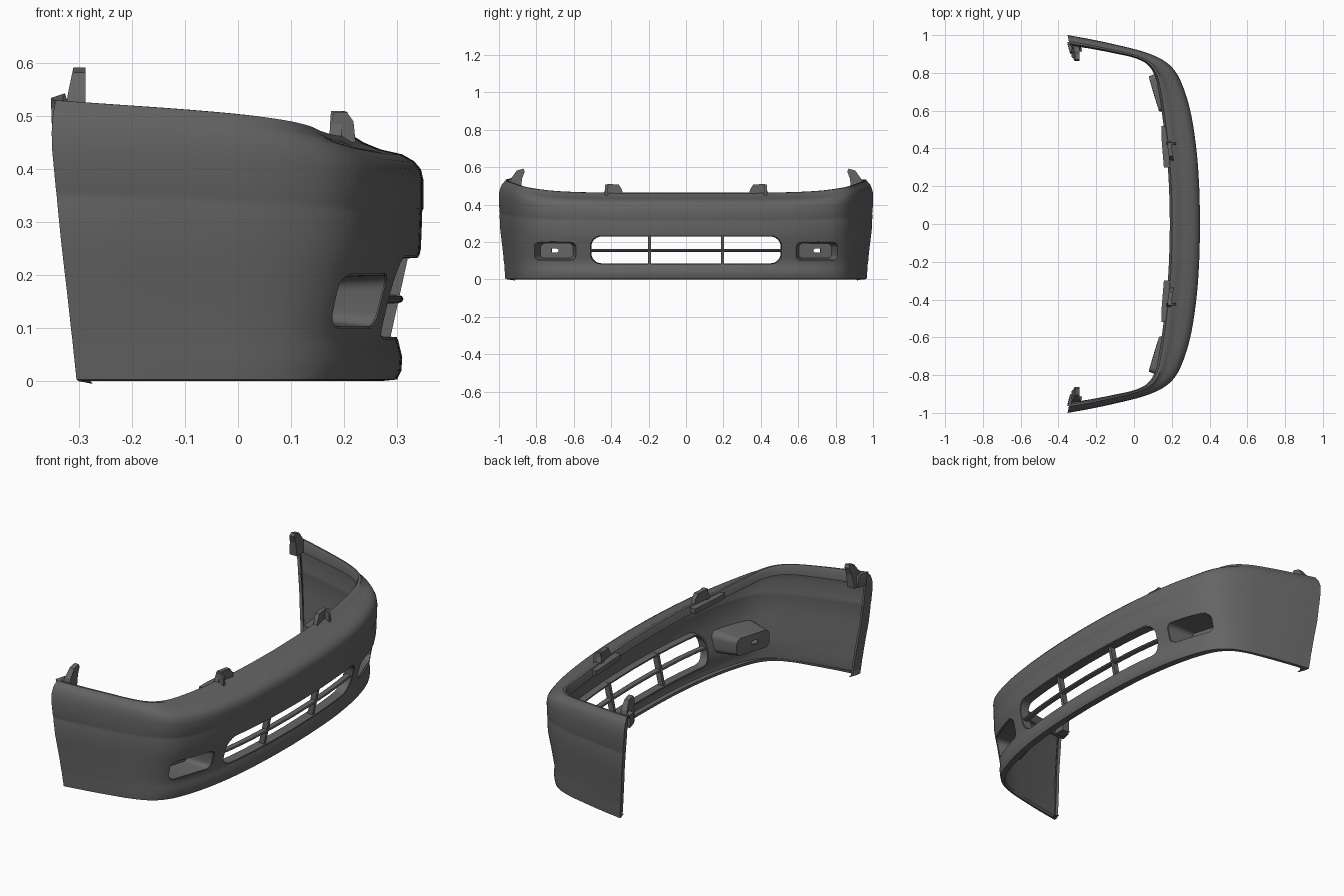
import bpy, bmesh, math
from mathutils import Vector
from mathutils.bvhtree import BVHTree

if "Cube" in bpy.data.objects:
    bpy.data.objects.remove(bpy.data.objects["Cube"])

paint = bpy.data.materials.new("dark_grey_plastic")
paint.diffuse_color = (0.13, 0.13, 0.13, 1)
paint.use_nodes = True
paint.node_tree.nodes["Principled BSDF"].inputs["Base Color"].default_value = paint.diffuse_color


def make(name, verts, faces, thick=0, offset=-1, smooth=True):
    me = bpy.data.meshes.new(name)
    me.from_pydata([tuple(v) for v in verts], [], faces)
    bm = bmesh.new()
    bm.from_mesh(me)
    bmesh.ops.remove_doubles(bm, verts=bm.verts, dist=1e-5)
    bmesh.ops.recalc_face_normals(bm, faces=bm.faces)
    bm.to_mesh(me)
    bm.free()
    me.materials.append(paint)
    ob = bpy.data.objects.new(name, me)
    bpy.context.collection.objects.link(ob)
    bpy.ops.object.select_all(action='DESELECT')
    bpy.context.view_layer.objects.active = ob
    ob.select_set(True)
    if thick:
        m = ob.modifiers.new("thickness", 'SOLIDIFY')
        m.thickness, m.offset = thick, offset
        bpy.ops.object.modifier_apply(modifier=m.name)
    if smooth:
        bpy.ops.object.shade_smooth_by_angle(angle=math.radians(35))
    return ob


def catmull(pts, n):
    pts = [Vector(p) for p in pts]
    ext = [2 * pts[0] - pts[1]] + pts + [2 * pts[-1] - pts[-2]]
    out = []
    for i in range(len(pts) - 1):
        a, b, c, d = ext[i:i + 4]
        for k in range(n):
            t = k / n
            out.append(0.5 * (2 * b + (c - a) * t + (2 * a - 5 * b + 4 * c - d) * t * t
                              + (3 * b - a - 3 * c + d) * t ** 3))
    return out + [pts[-1]]


def prism(name, outline, place, lo, hi):
    n = len(outline)
    v = [place(a, b, lo) for a, b in outline] + [place(a, b, hi) for a, b in outline]
    f = [[i, (i + 1) % n, n + (i + 1) % n, n + i] for i in range(n)]
    return make(name, v, f + [list(range(n)), list(range(n, 2 * n))], smooth=False)


def rounded(cy, cz, hy, hz, r, n=6):
    pts = []
    for q, (sy, sz) in enumerate([(1, 1), (-1, 1), (-1, -1), (1, -1)]):
        for k in range(n + 1):
            a = math.pi / 2 * (q + k / n)
            pts.append((cy + sy * (hy - r) + r * math.cos(a), cz + sz * (hz - r) + r * math.sin(a)))
    return pts


def strip(rings, closed=True):
    n = len(rings[0])
    v = [p for r in rings for p in r]
    f = [[j * n + i, j * n + (i + 1) % n, (j + 1) * n + (i + 1) % n, (j + 1) * n + i]
         for j in range(len(rings) - 1) for i in range(n if closed else n - 1)]
    return v, f


# Plan of half the bumper: outer x, outer y, flange x, flange y, front-to-side blend
plan = [(.35, 0, .19, 0, 0), (.345, .2, .185, .2, 0), (.33, .4, .172, .39, 0),
        (.298, .6, .15, .57, .05), (.25, .75, .13, .7, .15), (.20, .83, .11, .785, .3),
        (.13, .88, .07, .845, .45), (.03, .918, .0, .88, .6), (-.10, .95, -.11, .905, .75),
        (-.23, .978, -.23, .928, .88), (-.352, 1.0, -.34, .945, 1)]
half = [Vector(p) for p in catmull(plan, 6)]
half.append(Vector((-.34, .958, -.325, .905, 1)))      # inward turned end flange
cols = [Vector((p[0], -p[1], p[2], -p[3], p[4])) for p in reversed(half[1:])] + half

# Section: inset at front, inset at side, height at front, height at side
section = [(.5, .9, 0, 0), (.31, .62, .003, .003), (.26, .58, .02, .03), (.25, .55, .045, .05),
           (.28, .52, .065, .08), (.31, .47, .085, .095), (.24, .42, .12, .13),
           (.16, .32, .17, .18), (.07, .2, .22, .23), (.03, .12, .25, .27),
           (.015, .06, .31, .345), (.02, .09, .318, .352), (0, .04, .326, .36),
           (0, 0, .38, .44), (.03, .03, .40, .47), (.11, .15, .415, .49),
           (.25, .25, .428, .505), (.5, .4, .437, .515), (.7, .5, .45, .52),
           (.82, .6, .462, .53), (.92, .8, .464, .53), (.95, .95, .455, .52), (1, 1, .43, .47)]


def surface(c, row):
    ox, oy, ix, iy, w = c
    t = row[0] + (row[1] - row[0]) * w
    z = row[2] + (row[3] - row[2]) * w
    x = ox + (ix - ox) * t + .04 * w * w * max(0, 1 - z / .45)
    return Vector((x, oy + (iy - oy) * t, z))


verts, faces = strip([[surface(c, r) for c in cols] for r in section], closed=False)
tree = BVHTree.FromPolygons(verts, faces)
shell = make("bumper_shell", verts, faces)
bm = bmesh.new()
bm.from_mesh(shell.data)
bm.faces.ensure_lookup_table()
mid = min(bm.faces, key=lambda f: (f.calc_center_median() - Vector((.35, 0, .35))).length)
if mid.normal.x < 0:
    bmesh.ops.reverse_faces(bm, faces=bm.faces)
bm.to_mesh(shell.data)
bm.free()
solid = shell.modifiers.new("thickness", 'SOLIDIFY')
solid.thickness, solid.offset = .014, -1


def skin_x(y, z):
    hit = tree.ray_cast(Vector((2, y, z)), Vector((-1, 0, 0)))[0]
    return hit.x if hit else .2


# Cut the central intake and both lamp openings
intake = rounded(0, .158, .515, .079, .06)
lamps = {s: rounded(s * .70, .151, .115, .052, .03) for s in (-1, 1)}
cutters = [prism("intake_cutter", intake, lambda a, b, x: (x, a, b), .06, .6)]
cutters += [prism("lamp_cutter", o, lambda a, b, x: (x, a, b), .0, .6) for o in lamps.values()]
bpy.context.view_layer.objects.active = shell
bpy.ops.object.modifier_apply(modifier="thickness")
for c in cutters:
    m = shell.modifiers.new("cut", 'BOOLEAN')
    m.operation, m.object, m.solver = 'DIFFERENCE', c, 'EXACT'
    bpy.ops.object.modifier_apply(modifier="cut")
    bpy.data.objects.remove(c)
bpy.ops.object.select_all(action='DESELECT')
shell.select_set(True)
bpy.ops.object.shade_smooth_by_angle(angle=math.radians(35))

# Rim lining the intake, running back from the skin
dense = []
for i, p in enumerate(intake):
    q = intake[(i + 1) % len(intake)]
    n = max(1, int(math.dist(p, q) / .05))
    dense += [(p[0] + (q[0] - p[0]) * k / n, p[1] + (q[1] - p[1]) * k / n) for k in range(n)]
front = [Vector((skin_x(y, z) - .002, y, z)) for y, z in dense]
back = [Vector((p.x - .045, p.y * .99, .158 + (p.z - .158) * .96)) for p in front]
make("intake_rim", *strip([front, back]), thick=.008, offset=0)


# Curved horizontal bar and two upright bars
def bar_x(y):
    return skin_x(y, .155) - .024


ys = [-.515 + 1.03 * i / 24 for i in range(25)]
ring = [(.016 * math.cos(a), .009 * math.sin(a)) for a in [math.tau * k / 10 for k in range(10)]]
v, f = strip([[Vector((bar_x(y) + a, y, .155 + b)) for a, b in ring] for y in ys])
make("intake_bar", v, f + [list(range(10)), list(range(240, 250))])
for s in (-1, 1):
    y = s * .195
    quad = [(skin_x(y, z) - d, z) for z, d in ((.075, .04), (.075, .012), (.24, .016), (.24, .045))]
    prism("intake_upright", quad, lambda a, b, t: (a, t, b), y - .008, y + .008)

for s in (-1, 1):
    # Lamp pocket with a tapered back wall and a round hole
    def wall(y):
        return .135 - (abs(y) - .6) * .3

    o = lamps[s]
    rim = [Vector((skin_x(y, z) - .003, y, z)) for y, z in o]
    deep = []
    for y, z in o:
        yy, zz = s * .69 + (y - s * .70) * .78, .153 + (z - .151) * .8
        deep.append(Vector((wall(yy), yy, zz)))
    hole = []
    for p in deep:
        a = math.atan2(p.z - .155, (p.y - s * .70))
        yy = s * .70 + .019 * math.cos(a)
        hole.append(Vector((wall(yy), yy, .155 + .019 * math.sin(a))))
    make("lamp_pocket", *strip([rim, deep, hole]), thick=.008, offset=0)

    # Upper mounting tab, standing on the flange
    tab = [(.33, .44), (.345, .485), (.36, .508), (.42, .51), (.432, .485), (.445, .44)]
    prism("mounting_tab", [(s * a, b) for a, b in tab],
          lambda a, b, t: (t + .18 - (abs(a) - .39) * .15, a, b), 0, .022)
    foot = [(.30, .158), (.30, .20), (.52, .17), (.52, .145), (.46, .145)]
    prism("mounting_foot", [(s * a, b) for a, b in foot], lambda a, b, t: (b, a, t), .435, .46)
    # Gusset bracing the tab
    prism("tab_gusset", [(.17, .45), (.222, .45), (.218, .49), (.205, .508), (.18, .508)],
          lambda a, b, t: (a, t, b), s * .425 - .007, s * .425 + .007)

    # Rear corner tab rising above the end flange
    ear = [(.95, .47), (.935, .54), (.905, .582), (.87, .592), (.862, .578), (.876, .54), (.885, .47)]
    prism("corner_tab", [(s * a, b) for a, b in ear],
          lambda a, b, t: (-.288 - t * (1 - max(0, b - .5) * 5), a, b), 0, .042)
